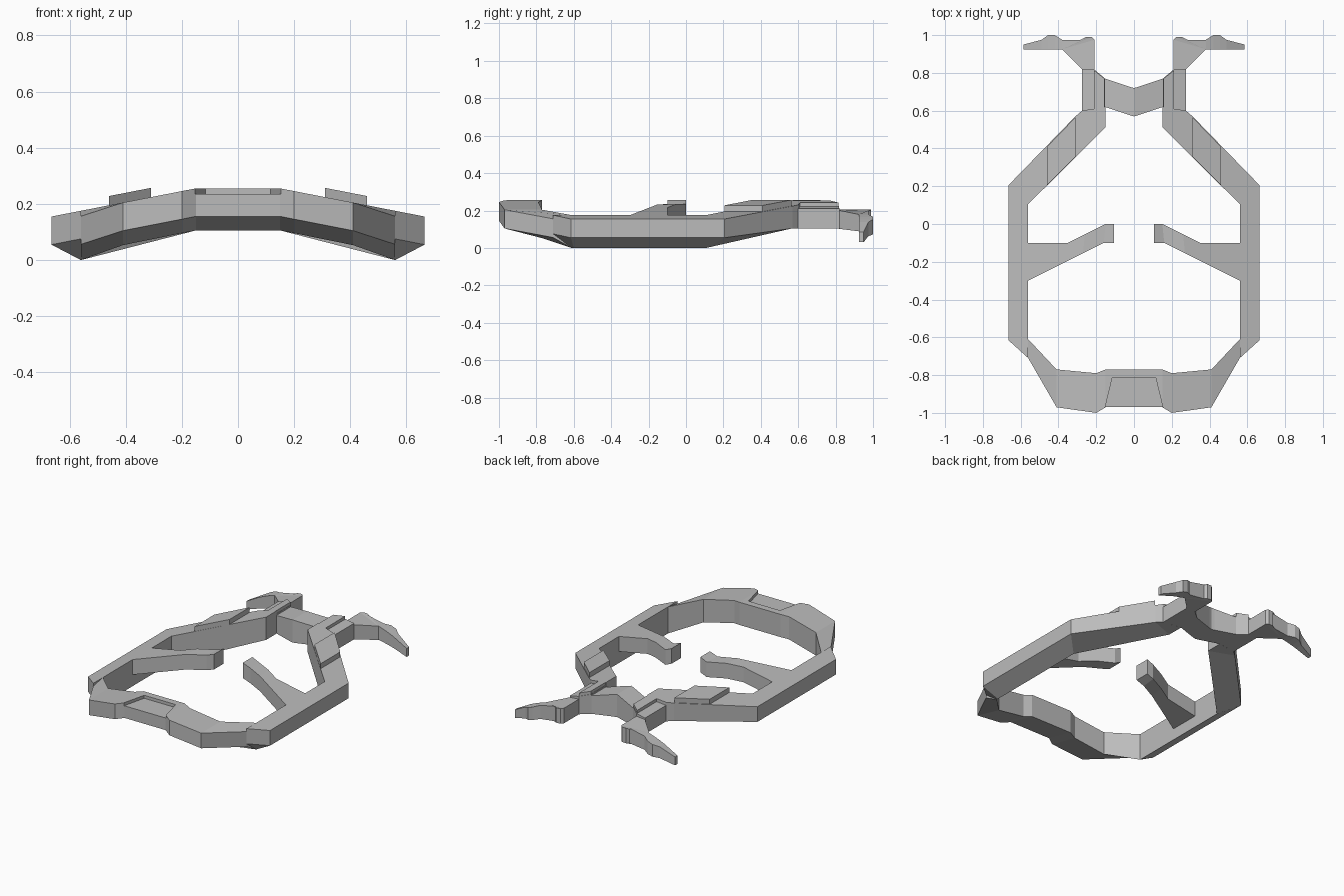
import bpy, bmesh

cube = bpy.data.objects.get("Cube")
if cube:
    bpy.data.objects.remove(cube, do_unlink=True)

grey = bpy.data.materials.new("matte_grey")
grey.use_nodes = True
grey.diffuse_color = (0.5, 0.5, 0.5, 1)
grey.node_tree.nodes["Principled BSDF"].inputs["Base Color"].default_value = grey.diffuse_color

CROWN = 0.255       # highest level of the frame
THICKNESS = 0.1     # height of an outer wall
REAR_FLOOR = 0.105  # underside of the rear parts


def arch(x, y=0):
    """Upper surface: flat in the middle, falling towards the sides."""
    return CROWN - max(0, x - 0.15) * 0.195


def outer_floor(x, y):
    return arch(x) - THICKNESS


def inner_floor(x, y):
    """The inner lower edge hangs below the outer one, most at the sides."""
    return arch(x) - 1.5 * THICKNESS - max(0, x - 0.4) * 0.16


def rear_floor(x, y):
    return REAR_FLOOR


def bar(name, outer, inner, top=arch, outside=outer_floor, inside=None):
    """Loft a four-sided bar between two plan outlines and mirror it over x.
    Rules of (x, y) give its top and the undersides of its two walls."""
    inside = inside or outside
    bm = bmesh.new()
    rings = []
    for (ox, oy), (ix, iy) in zip(outer, inner):
        corners = [
            (ox, oy, outside(ox, oy)),
            (ox, oy, top(ox, oy)),
            (ix, iy, top(ix, iy)),
            (ix, iy, inside(ix, iy)),
        ]
        rings.append([bm.verts.new(corner) for corner in corners])
    for ring, following in zip(rings, rings[1:]):
        for i in range(len(ring)):
            bm.faces.new((ring[i - 1], ring[i], following[i], following[i - 1]))
    # Cap the ends, except where the bar meets its mirror image
    for ring in (rings[0], rings[-1]):
        if any(vert.co.x > 0.001 for vert in ring):
            bm.faces.new(ring)
    bmesh.ops.remove_doubles(bm, verts=bm.verts, dist=0.001)
    bmesh.ops.recalc_face_normals(bm, faces=bm.faces)
    mesh = bpy.data.meshes.new(name)
    bm.to_mesh(mesh)
    bm.free()
    mesh.materials.append(grey)
    part = bpy.data.objects.new(name, mesh)
    bpy.context.collection.objects.link(part)
    mirror = part.modifiers.new("mirror", "MIRROR")
    mirror.use_clip = True
    return part


# Front bumper, whose outer corner dips below the side rail
def bumper_top(x, y):
    at_corner = x > 0.5 and y < -0.7
    return arch(x + THICKNESS) if at_corner else arch(x)


def bumper_floor(x, y):
    return bumper_top(x, y) - THICKNESS


bumper = bar(
    "front_bumper",
    outer=[(0, -.97), (.15, -.97), (.2, -1), (.41, -.97), (.56, -.71)],
    inner=[(0, -.77), (.15, -.77), (.2, -.79), (.41, -.77), (.56, -.61)],
    top=bumper_top, outside=bumper_floor, inside=inner_floor,
)

# Shallow tapered recess in the middle of the bumper
cutter = bar(
    "recess_cutter",
    outer=[(0, -.98), (.155, -.98)],
    inner=[(0, -.815), (.115, -.815)],
    top=lambda x, y: CROWN + THICKNESS,
    outside=lambda x, y: CROWN - 0.02,
)
cutter.hide_render = True
cutter.hide_viewport = True
cutter.display_type = "WIRE"
recess = bumper.modifiers.new("recess", "BOOLEAN")
recess.operation = "DIFFERENCE"
recess.solver = "EXACT"
recess.object = cutter


# Long side rail with the diagonal running in to the rear
def rail_floor(x, y):
    return min(REAR_FLOOR, outer_floor(x, y))


bar(
    "side_rail",
    outer=[(.56, -.71), (.665, -.615), (.665, .205), (.31, .57), (.275, .6)],
    inner=[(.56, -.61), (.56, -.6), (.56, .105), (.152, .51), (.152, .62)],
    outside=rail_floor, inside=inner_floor,
)

# Raised pad on the diagonal
bar(
    "diagonal_pad",
    outer=[(.46, .41), (.31, .565)],
    inner=[(.46, .205), (.31, .355)],
    top=lambda x, y: arch(x) + 0.033,
    outside=lambda x, y: arch(x) - 0.04,
)


# Inward pointing arm with a raised tip
def arm_top(x, y):
    return min(arch(x), CROWN - 0.02) if x > 0.14 else CROWN


def arm_floor(x, y):
    return arm_top(x, y) - THICKNESS


bar(
    "inner_arm",
    outer=[(.57, -.305), (.36, -.2), (.27, -.155), (.16, -.1), (.105, -.1)],
    inner=[(.57, -.1), (.35, -.1), (.26, -.055), (.15, 0), (.105, 0)],
    top=arm_top, outside=arm_floor,
)

# Rear bridge, falling from a ridge in the middle
bar(
    "rear_bridge",
    outer=[(0, .57), (.02, .575), (.155, .62)],
    inner=[(0, .72), (.02, .725), (.155, .77)],
    top=lambda x, y: CROWN - x / 5,
    outside=rear_floor,
)

# Rear post and the raised strip on its inner edge
bar(
    "rear_post",
    outer=[(.275, .6), (.275, .77), (.275, .82)],
    inner=[(.153, .61), (.153, .77), (.21, .818)],
    top=lambda x, y: arch(x) - 0.02,
    outside=rear_floor,
)
bar(
    "post_strip",
    outer=[(.213, .605), (.213, .815)],
    inner=[(.156, .61), (.156, .77)],
    outside=rear_floor,
)


# Horn sweeping out from the post and curving down to its tip
def horn_top(x, y):
    return REAR_FLOOR + THICKNESS - 0.8 * (x - 0.2) ** 2


def horn_floor(x, y):
    return REAR_FLOOR - 0.5 * (x - 0.2) ** 2


elbow = (.38, .925)
horn_back = [(.21, .815), (.21, .975), (.225, .99), (.255, .99), (.27, .975), (.38, .975),
             (.42, 1), (.455, 1), (.49, .975), (.585, .95)]
horn_front = [(.275, .82)] + [(max(x, elbow[0]), elbow[1]) for x, y in horn_back[1:]]
bar("rear_horn", horn_front, horn_back, top=horn_top, outside=horn_floor)
